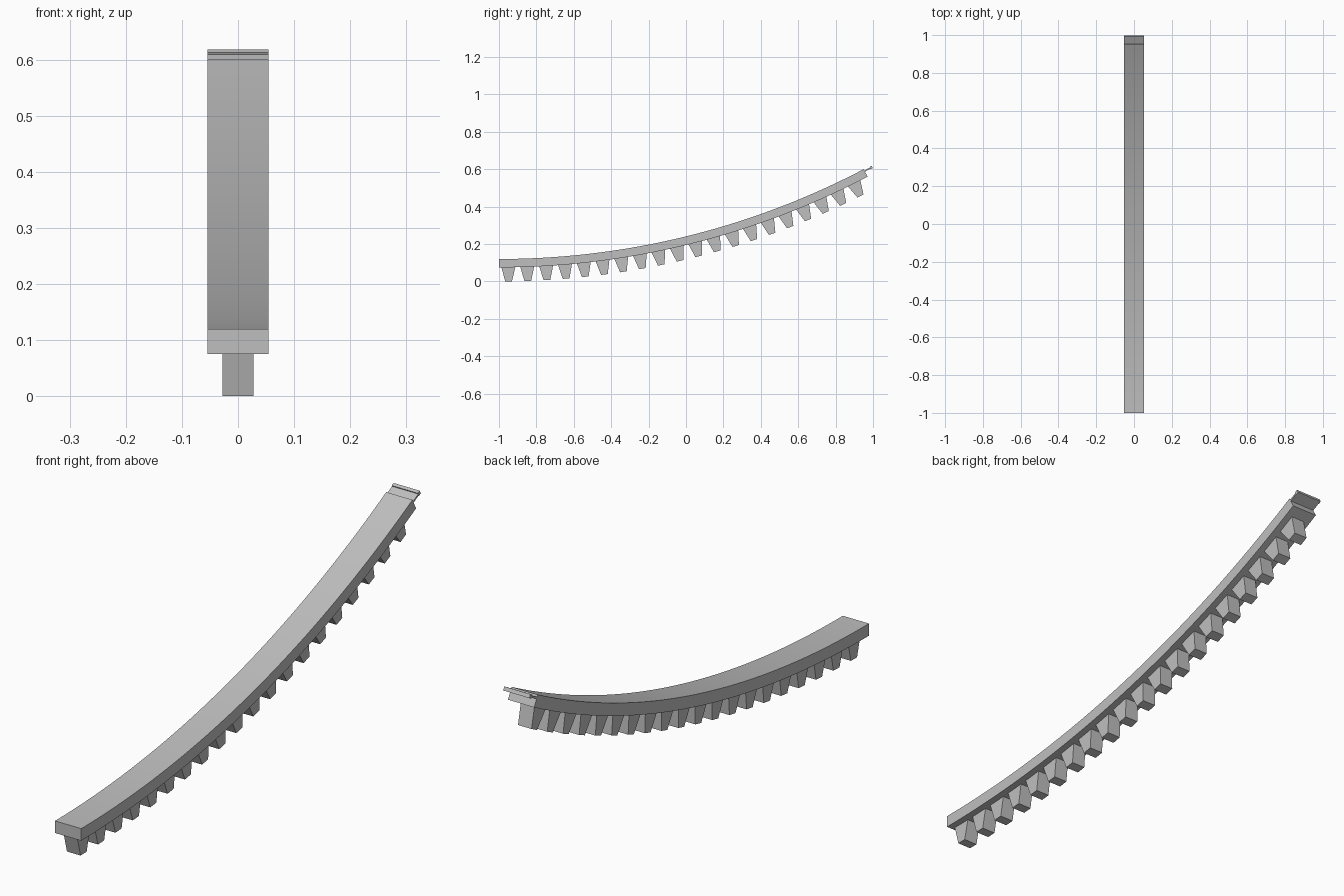
import bpy
import bmesh
from math import sin, cos, radians

cube = bpy.data.objects.get("Cube")
if cube:
    bpy.data.objects.remove(cube, do_unlink=True)

# The arc starts level at the front end and rises towards the back
R_TOP, R_BOTTOM, R_TIP = 4.2, 4.245, 4.32
START_Y = -1.0
END = radians(27.66)
PITCH = radians(1.363)
BAND_HALF, TOOTH_HALF = 0.054, 0.028

grey = bpy.data.materials.new("plain grey")
grey.use_nodes = True
colour = (0.52, 0.52, 0.52, 1)
grey.diffuse_color = colour
grey.node_tree.nodes["Principled BSDF"].inputs["Base Color"].default_value = colour


def on_arc(angle, radius, along=0.0):
    """Point (y, z) at a radius, shifted along the tangent."""
    y = START_Y + radius * sin(angle) + along * cos(angle)
    z = R_TIP - radius * cos(angle) + along * sin(angle)
    return y, z


def sweep(name, stations, half):
    """Solid bar through stations, each an (upper, lower) pair of points."""
    bm = bmesh.new()
    rings = []
    for (uy, uz), (ly, lz) in stations:
        rings.append([bm.verts.new(p) for p in (
            (-half, uy, uz), (half, uy, uz), (half, ly, lz), (-half, ly, lz))])
    for a, b in zip(rings, rings[1:]):
        for i in range(4):
            j = (i + 1) % 4
            bm.faces.new((a[i], a[j], b[j], b[i]))
    bm.faces.new(rings[0])
    bm.faces.new(rings[-1])
    bmesh.ops.recalc_face_normals(bm, faces=bm.faces)
    mesh = bpy.data.meshes.new(name)
    bm.to_mesh(mesh)
    bm.free()
    mesh.materials.append(grey)
    obj = bpy.data.objects.new(name, mesh)
    bpy.context.collection.objects.link(obj)
    return obj


# Curved band
steps = 60
angles = [END * i / steps for i in range(steps + 1)]
band = sweep("curved_band",
             [(on_arc(a, R_TOP), on_arc(a, R_BOTTOM)) for a in angles], BAND_HALF)
bpy.context.view_layer.objects.active = band
band.select_set(True)
bpy.ops.object.shade_smooth_by_angle(angle=radians(30))

# Tapered teeth under the band
for n in range(20):
    a = (n + 0.5) * PITCH
    sides = [(on_arc(a, R_BOTTOM - 0.004, s * 0.038), on_arc(a, R_TIP, s * 0.018))
             for s in (-1, 1)]
    sweep(f"tooth_{n + 1}", sides, TOOTH_HALF)


# Thin end tab with a thicker lip
def end_bar(name, near, far, upper, lower):
    sweep(name, [(on_arc(END, R_TOP + upper, t), on_arc(END, R_TOP + lower, t))
                 for t in (near, far)], BAND_HALF)


end_bar("end_tab", -0.004, 0.036, 0.008, 0.015)
end_bar("end_lip", 0.034, 0.046, 0.004, 0.018)
